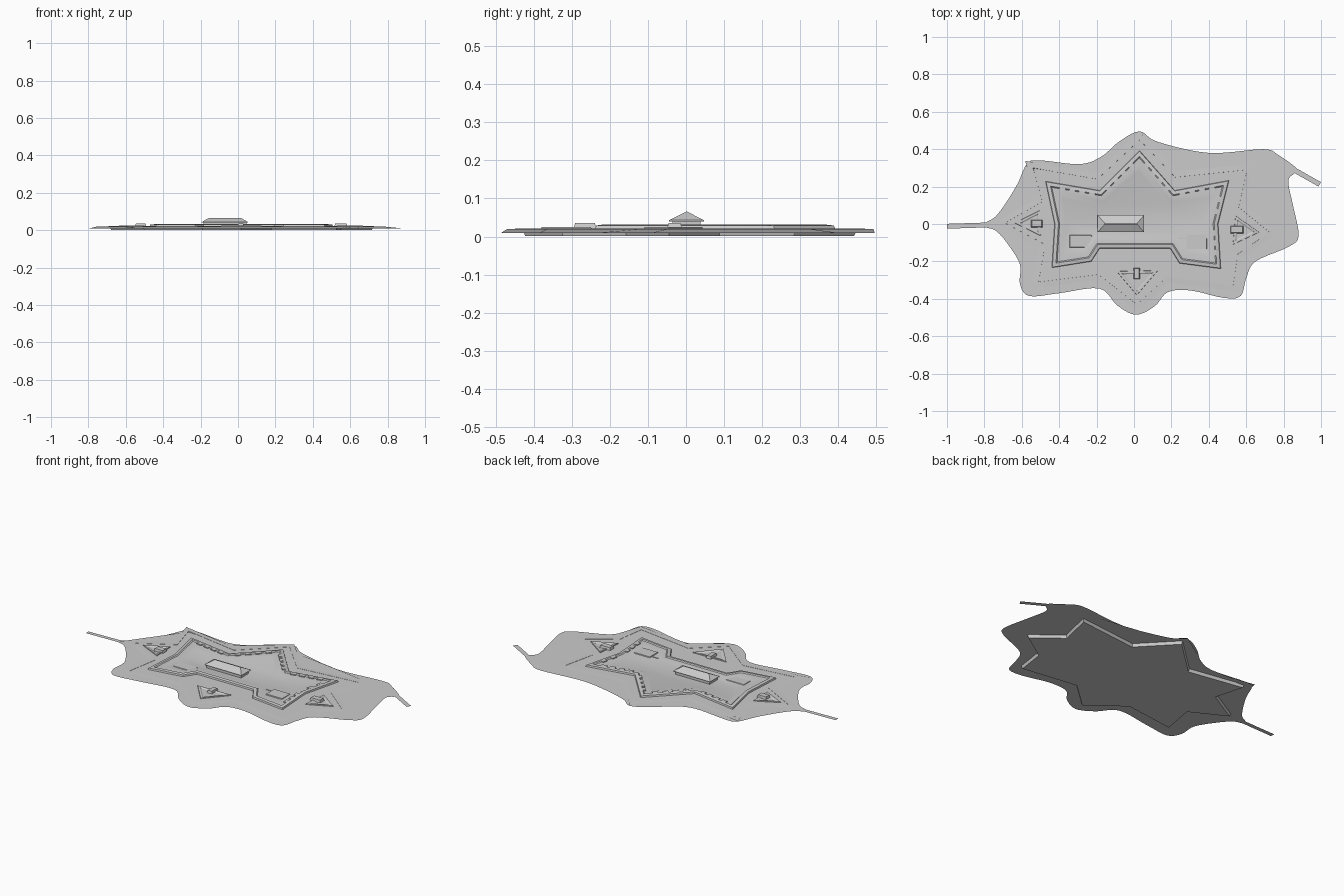
import bpy, bmesh
from mathutils import Vector
from mathutils.geometry import delaunay_2d_cdt

if "Cube" in bpy.data.objects:
    bpy.data.objects.remove(bpy.data.objects["Cube"])

stone = bpy.data.materials.new("stone_grey")
stone.use_nodes = True
GREY = (0.6, 0.6, 0.6, 1)
stone.diffuse_color = GREY
stone.node_tree.nodes["Principled BSDF"].inputs["Base Color"].default_value = GREY


def add_object(name, bm):
    bmesh.ops.remove_doubles(bm, verts=bm.verts, dist=0.0005)
    mesh = bpy.data.meshes.new(name)
    bm.to_mesh(mesh)
    bm.free()
    mesh.materials.append(stone)
    ob = bpy.data.objects.new(name, mesh)
    bpy.context.collection.objects.link(ob)
    bpy.context.view_layer.objects.active = ob
    bpy.ops.object.select_all(action="DESELECT")
    ob.select_set(True)
    bpy.ops.object.shade_smooth_by_angle(angle=0.4)
    return ob


def at(loop, z):
    return [Vector((p[0], p[1], z)) for p in loop]


def smooth_loop(pts, steps=5):
    # Closed Catmull-Rom curve through the points
    out, n = [], len(pts)
    for i in range(n):
        a, b, c, d = (Vector(pts[(i + k) % n]) for k in (-1, 0, 1, 2))
        for s in range(steps):
            t = s / steps
            out.append((2 * b + (c - a) * t + (2 * a - 5 * b + 4 * c - d) * t * t
                        + (3 * b - a - 3 * c + d) * t ** 3) / 2)
    return out


def inset(pts, d):
    # Mitred inset of a clockwise polygon; a negative distance grows it
    out, n = [], len(pts)
    for i in range(n):
        a, b, c = (Vector(pts[(i + k) % n][:2]) for k in (-1, 0, 1))
        u, v = (b - a).normalized(), (c - b).normalized()
        m = Vector((u.y, -u.x)) + Vector((v.y, -v.x))
        out.append(b + m * (2 * d / m.length_squared))
    return out


def dense(pts, parts=6):
    return [Vector(p).lerp(Vector(pts[(i + 1) % len(pts)]), s / parts)
            for i, p in enumerate(pts) for s in range(parts)]


def bridge(bm, low, high):
    n = len(low)
    for i in range(n):
        j = (i + 1) % n
        bm.faces.new([bm.verts.new(p) for p in (low[i], high[i], high[j], low[j])])


def fill(bm, *loops):
    # Triangulate the region between an outer loop and its holes
    pts, edges = [], []
    for loop in loops:
        k, n = len(pts), len(loop)
        edges += [(k + i, k + (i + 1) % n) for i in range(n)]
        pts += loop
    co, _, tris, origin, _, _ = delaunay_2d_cdt([p.xy for p in pts], edges, [], 3, 1e-5)
    verts = [bm.verts.new((p.x, p.y, pts[o[0]].z if o else loops[0][0].z))
             for p, o in zip(co, origin)]
    for tri in tris:
        bm.faces.new([verts[i] for i in tri])


def terraces(name, levels):
    # Stack of matching loops closed by a flat top
    bm = bmesh.new()
    for low, high in zip(levels, levels[1:]):
        bridge(bm, low, high)
    fill(bm, levels[-1])
    return add_object(name, bm)


def box(name, x0, x1, y0, y1, z0, z1, taper=0):
    base = [(x0, y0), (x0, y1), (x1, y1), (x1, y0)]
    return terraces(name, [at(base, z0), at(inset(base, taper), z1)])


# Outlines, clockwise from above
outline = smooth_loop([
    (-.79, .008), (-.74, .04), (-.68, .12), (-.62, .22), (-.57, .325), (-.5, .34), (-.29, .32),
    (-.175, .36), (-.08, .44), (.03, .495), (.125, .44), (.4, .38), (.69, .40),
    (.77, .37), (.87, .297), (.86, .272), (.825, .23), (.85, .1), (.88, -.06),
    (.83, -.12), (.65, -.2), (.6, -.29), (.57, -.385), (.48, -.395), (.3, -.355),
    (.18, -.365), (.11, -.44), (.01, -.485), (-.09, -.435), (-.185, -.345),
    (-.4, -.37), (-.56, -.385), (-.61, -.32), (-.61, -.215), (-.68, -.1), (-.74, -.035), (-.79, -.018)])
moat = [(-.54, .3), (-.195, .24), (.03, .45), (.22, .25), (.605, .29), (.56, .09),
        (.725, -.045), (.555, -.16), (.53, -.33), (.18, -.28), (.015, -.43),
        (-.19, -.27), (-.51, -.31), (-.475, -.11), (-.69, .005), (-.49, .12)]
scarp = [(-.48, .235), (-.185, .185), (.03, .4), (.22, .185), (.515, .24), (.455, 0),
         (.47, -.245), (.24, -.215), (.19, -.135), (-.18, -.135), (-.225, -.205),
         (-.445, -.24), (-.43, 0)]

# Sloping ground, moat wall and moat floor
FLOOR, CREST, COURT = 0.002, 0.021, 0.022
rim = dense(moat)
bm = bmesh.new()
fill(bm, at(outline, 0.010), at(inset(rim, -0.03), 0.020))
bridge(bm, at(inset(rim, -0.03), 0.020), at(rim, CREST))
bridge(bm, at(rim, CREST), at(inset(rim, 0.006), FLOOR))
fill(bm, at(inset(rim, 0.006), FLOOR), at(dense(scarp), FLOOR))
add_object("ground_and_moat", bm)

# Main rampart with parapet, walkway and sunken courtyard
terraces("rampart", [at(scarp, FLOOR), at(inset(scarp, .008), .029),
                     at(inset(scarp, .026), .032), at(inset(scarp, .032), .027),
                     at(inset(scarp, .062), .027), at(inset(scarp, .08), COURT)])

# Raised blocks along the parapet between gun openings
bm = bmesh.new()
wall = [p for p in inset(scarp, .034)]
for i in (0, 1, 2, 3, 4, 5):
    a, b = wall[i], wall[i + 1]
    along = (b - a).normalized()
    side = Vector((along.y, -along.x)) * .009
    count = int((b - a).length / .05)
    for k in range(1, count):
        mid = a.lerp(b, k / count)
        low = [mid + along * s * .016 + side * t for s, t in ((-1, -1), (-1, 1), (1, 1), (1, -1))]
        bridge(bm, at(low, .026), at(low, .032))
        fill(bm, at(low, .032))
add_object("parapet_blocks", bm)

# Three outworks, each a triangular terrace with a low parapet and a guard house
outworks = {
    "left": ([(-.645, .005), (-.5, .078), (-.495, -.068)], (-.55, -.49, -.018, .022)),
    "right": ([(.675, -.045), (.525, -.115), (.54, .05)], (.515, .585, -.05, -.01)),
    "front": ([(.015, -.385), (-.1, -.25), (.135, -.245)], (-.002, .032, -.295, -.235))}
for side, (tri, house) in outworks.items():
    terraces(side + "_outwork", [at(tri, FLOOR), at(inset(tri, .004), .025),
                                 at(inset(tri, .014), .025), at(inset(tri, .02), .021)])
    box(side + "_guard_house", *house, .02, .035, .004)

# Barracks with a hipped roof
base = [(-.185, -.035), (-.185, .038), (.045, .038), (.045, -.035)]
bm = bmesh.new()
eave = inset(base, -.009)
ridge = [(-.155, .001), (-.155, .002), (.015, .002), (.015, .001)]
levels = [at(base, COURT), at(base, .040), at(eave, .040), at(eave, .043), at(ridge, .066)]
for low, high in zip(levels, levels[1:]):
    bridge(bm, low, high)
add_object("barracks", bm)

# Courtyard terraces and dividing step
box("right_yard_platform", .28, .39, -.135, -.055, COURT, .027, .002)
box("left_yard_platform", -.345, -.225, -.125, -.06, COURT, .025, .002)
box("yard_step", -.225, .28, -.08, -.073, COURT, .025)


# Approach roads
def road(name, centre, width, z=0.010):
    bm = bmesh.new()
    pts = [Vector(p) for p in centre]
    for a, b in zip(pts, pts[1:]):
        d = (b - a).normalized()
        n = Vector((-d.y, d.x)) * width / 2
        bm.faces.new([bm.verts.new(p) for p in at((a + n, a - n, b - n, b + n), z)])
    add_object(name, bm)


road("left_road", [(-.78, -.005), (-1, -.012)], .026)
road("right_road", [(.86, .287), (.993, .212)], .027)

# Consistent outward normals on the open shells
for ob in bpy.context.collection.objects:
    if ob.type == "MESH":
        bm = bmesh.new()
        bm.from_mesh(ob.data)
        bmesh.ops.recalc_face_normals(bm, faces=bm.faces)
        if sum(f.normal.z * f.calc_area() for f in bm.faces) < 0:
            bmesh.ops.reverse_faces(bm, faces=bm.faces)
        bm.to_mesh(ob.data)
        bm.free()
